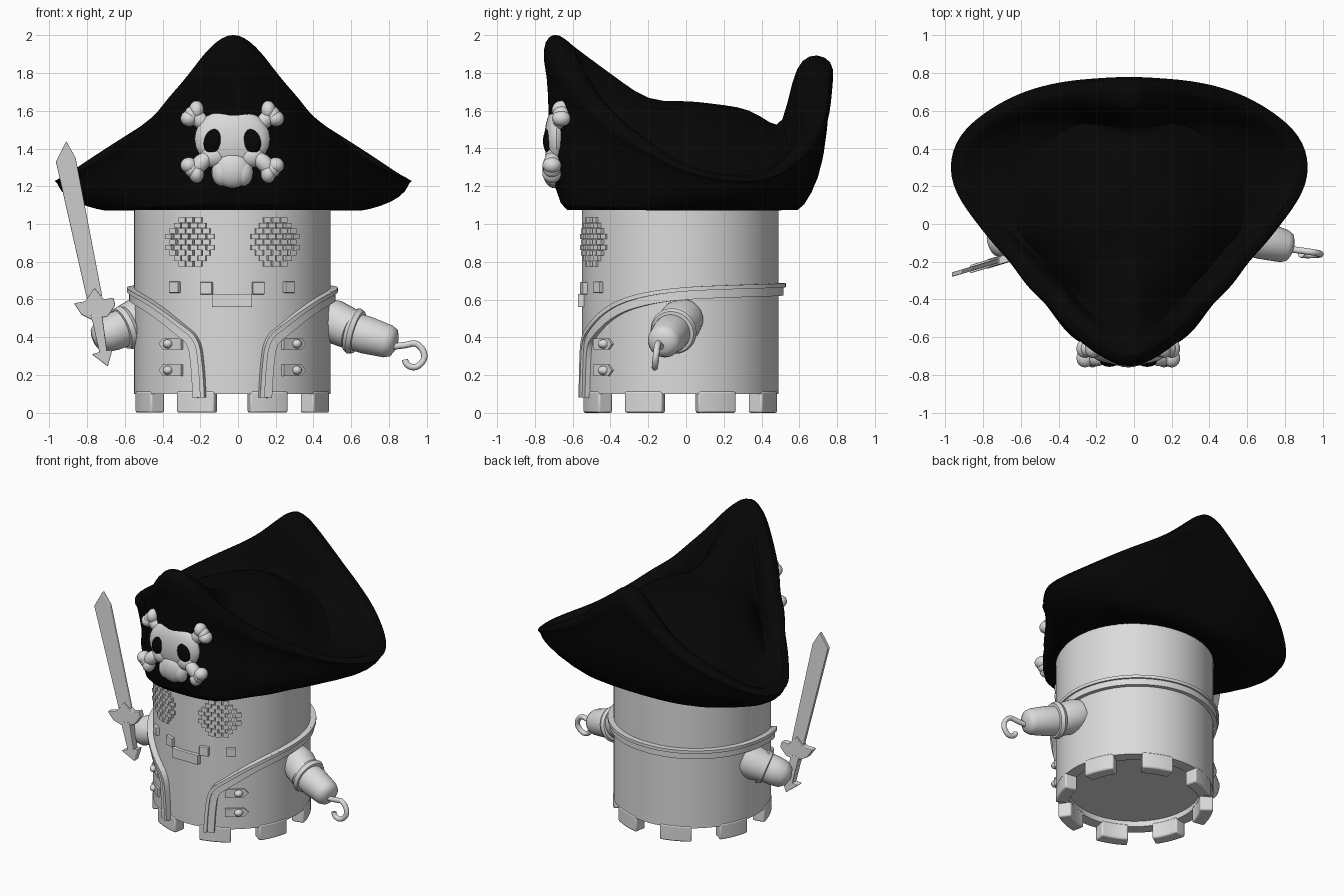
import bpy, bmesh, math
from math import sin, cos, exp, radians, pi
from mathutils import Vector, Matrix

cube = bpy.data.objects.get("Cube")
if cube:
    bpy.data.objects.remove(cube)

CX, CY, R = -0.03, -0.03, 0.52


def material(name, v):
    m = bpy.data.materials.new(name)
    m.use_nodes = True
    col = (v, v, v, 1)
    m.diffuse_color = col
    m.node_tree.nodes["Principled BSDF"].inputs["Base Color"].default_value = col
    return m


GREY = material("light grey", 0.71)
BLACK = material("black", 0.002)


def finish(bm, name, mat=GREY, smooth=True, subsurf=0, bevel=0):
    bmesh.ops.recalc_face_normals(bm, faces=bm.faces)
    me = bpy.data.meshes.new(name)
    bm.to_mesh(me)
    bm.free()
    ob = bpy.data.objects.new(name, me)
    bpy.context.collection.objects.link(ob)
    me.materials.append(mat)
    if bevel:
        mod = ob.modifiers.new("bevel", "BEVEL")
        mod.width, mod.segments = bevel, 2
    if subsurf:
        mod = ob.modifiers.new("smooth", "SUBSURF")
        mod.levels = mod.render_levels = subsurf
    if smooth:
        bpy.ops.object.select_all(action="DESELECT")
        ob.select_set(True)
        bpy.context.view_layer.objects.active = ob
        bpy.ops.object.shade_smooth_by_angle(angle=radians(40))
    return ob


def loft(bm, rings):
    vs = [[bm.verts.new(p) for p in ring] for ring in rings]
    n = len(vs[0])
    for a, b in zip(vs, vs[1:]):
        for i in range(n):
            bm.faces.new((a[i], a[(i + 1) % n], b[(i + 1) % n], b[i]))
    bm.faces.new(vs[0])
    bm.faces.new(vs[-1])


def lathe(name, profile, base, axis=(0, 0, 1), n=32):
    """Revolve (radius, distance) pairs around an axis from base."""
    rot = Vector(axis).to_track_quat("Z", "Y")
    bm = bmesh.new()
    loft(bm, [[Vector(base) + rot @ Vector((r * cos(t), r * sin(t), d))
               for t in (2 * pi * i / n for i in range(n))] for r, d in profile])
    return finish(bm, name)


def on_wall(x, z):
    """Frame on the front of the body: local z points outwards."""
    a = math.asin((x - CX) / R)
    out = Vector((sin(a), -cos(a), 0))
    side = Vector((cos(a), sin(a), 0))
    m = Matrix((side, Vector((0, 0, 1)), out)).transposed().to_4x4()
    m.translation = Vector((CX, CY, z)) + out * R
    return m


def add_plate(bm, m, outline, depth):
    loft(bm, [[m @ Vector((u, v, d)) for u, v in outline] for d in (-0.02, depth)])


def rect(w, h):
    return [(-w / 2, -h / 2), (w / 2, -h / 2), (w / 2, h / 2), (-w / 2, h / 2)]


def blob(bm, centre, size, tilt=0):
    m = (Matrix.Translation(centre) @ Matrix.Rotation(tilt, 4, "Y")
         @ Matrix.Diagonal((*size, 1)))
    bmesh.ops.create_uvsphere(bm, u_segments=20, v_segments=12, radius=1, matrix=m)


# Body tower with recessed floor, and the teeth under it
lathe("body", [(0.01, 0.14), (0.44, 0.14), (0.44, 0.1), (R, 0.1), (R, 1.15), (0.01, 1.15)],
      (CX, CY, 0), n=96)
bm = bmesh.new()
for k in range(8):
    rings = []
    for j in range(7):
        a = radians(45 * k + 10.5 + 4 * j)
        rings.append([(CX + r * sin(a), CY - r * cos(a), z)
                      for r, z in ((0.435, 0), (R + 0.003, 0), (R + 0.003, 0.115), (0.435, 0.115))])
    loft(bm, rings)
finish(bm, "base_teeth", bevel=0.01)

# Eyes made of staggered little bricks
bm = bmesh.new()
for ex in (-0.25, 0.195):
    for row in range(-4, 5):
        for col in range(-3, 4):
            x, z = col * 0.043 + (row % 2) * 0.021, row * 0.029
            if math.hypot(x, z) < 0.128:
                depth = 0.012 if (col + row) % 2 else 0.02
                add_plate(bm, on_wall(ex + x, 0.905 + z), rect(0.04, 0.028), depth)
finish(bm, "brick_eyes", smooth=False)

# Mouth and cheeks
bm = bmesh.new()
for x, z, w, h in ((-0.33, 0.665, 0.06, 0.06), (0.265, 0.665, 0.06, 0.06),
                   (-0.165, 0.66, 0.065, 0.065), (0.105, 0.66, 0.065, 0.065),
                   (-0.03, 0.595, 0.21, 0.07)):
    add_plate(bm, on_wall(x, z), rect(w, h), 0.022)
finish(bm, "mouth_and_cheeks", smooth=False, bevel=0.004)

# Coat trim: a wide strip with a raised rim, running round the back
path = [(19, 0.08), (20, 0.24), (22, 0.38), (31, 0.44), (44, 0.52), (60, 0.585),
        (85, 0.63), (120, 0.645), (180, 0.655)]
half = [Vector((radians(a) * R, z)) for a, z in path]
for _ in range(3):
    cut = [half[0]]
    for p, q in zip(half, half[1:]):
        cut += [p.lerp(q, 0.25), p.lerp(q, 0.75)]
    half = cut + [half[-1]]
full = half + [Vector((2 * pi * R - p.x, p.y)) for p in reversed(half[:-1])]
for name, offset, width, depth in (("coat_trim", 0, 0.066, 0.027), ("coat_trim_rim", 0.022, 0.022, 0.039)):
    bm = bmesh.new()
    rings = []
    for i, p in enumerate(full):
        t = (full[min(i + 1, len(full) - 1)] - full[max(i - 1, 0)]).normalized()
        nrm = Vector((-t.y, t.x))
        ring = []
        for s, d in ((-1, -0.02), (1, -0.02), (1, depth), (-1, depth)):
            q = p + nrm * (offset + s * width / 2)
            a, r = q.x / R, R + d
            ring.append((CX + r * sin(a), CY - r * cos(a), q.y))
        rings.append(ring)
    loft(bm, rings)
    finish(bm, name)

# Coat straps and buttons
straps, buttons = bmesh.new(), bmesh.new()
for s in (-1, 1):
    for z in (0.225, 0.365):
        m = on_wall(CX + s * 0.335, z)
        add_plate(straps, m, [(s * u, v) for u, v in
                  ((-0.09, -0.03), (0.035, -0.03), (0.065, 0), (0.035, 0.03), (-0.09, 0.03))], 0.01)
        blob(buttons, m @ Vector((0, 0, 0.01)), (0.027, 0.032, 0.024))
finish(straps, "coat_straps", smooth=False)
finish(buttons, "coat_buttons")

# Arms: sleeve, collar, and a cuff with hook or a round hand
left_dir, right_dir = (0.95, -0.25, -0.28), (-0.9, -0.35, -0.35)
lathe("left_sleeve", [(0.1, 0), (0.115, 0.06), (0.11, 0.14), (0.105, 0.19), (0.05, 0.21)],
      (0.45, 0.0, 0.51), (0.8, -0.4, -0.37))
lathe("left_collar", [(0.08, 0), (0.115, 0.005), (0.125, 0.025), (0.115, 0.05), (0.08, 0.055)],
      (0.59, -0.06, 0.44), left_dir)
lathe("left_cuff", [(0.1, 0), (0.1, 0.05), (0.088, 0.17), (0.075, 0.2), (0.045, 0.215), (0.01, 0.22)],
      (0.635, -0.075, 0.425), left_dir)
lathe("right_sleeve", [(0.12, 0), (0.115, 0.08), (0.1, 0.17), (0.05, 0.18)], (-0.48, 0.02, 0.51), right_dir)
lathe("right_collar", [(0.08, 0), (0.11, 0.005), (0.12, 0.025), (0.11, 0.05), (0.08, 0.055)],
      (-0.57, -0.04, 0.46), right_dir)
lathe("right_hand", [(0.1, 0), (0.1, 0.05), (0.09, 0.11), (0.06, 0.15), (0.01, 0.165)],
      (-0.62, -0.06, 0.445), right_dir)

cu = bpy.data.curves.new("hook", "CURVE")
cu.dimensions, cu.bevel_depth, cu.use_fill_caps = "3D", 0.017, True
sp = cu.splines.new("NURBS")
pts = [(0.8, -0.13, 0.35), (0.88, -0.14, 0.355), (0.95, -0.15, 0.375), (1.0, -0.16, 0.3),
       (0.95, -0.165, 0.235), (0.89, -0.165, 0.25), (0.885, -0.16, 0.28)]
sp.points.add(len(pts) - 1)
for p, co in zip(sp.points, pts):
    p.co = (*co, 1)
sp.use_endpoint_u, sp.order_u = True, 3
hook = bpy.data.objects.new("hook", cu)
cu.materials.append(GREY)
bpy.context.collection.objects.link(hook)

# Sword: flat outlines pushed to a thickness
parts = (("sword_blade", 0.012, [(-0.8, 0.6), (-0.72, 0.62), (-0.86, 1.35), (-0.91, 1.44), (-0.965, 1.33)]),
         ("sword_guard", 0.022, [(-0.87, 0.58), (-0.83, 0.52), (-0.77, 0.49), (-0.69, 0.51), (-0.65, 0.57),
                                 (-0.66, 0.61), (-0.71, 0.6), (-0.76, 0.66), (-0.81, 0.59)]),
         ("sword_grip", 0.025, [(-0.78, 0.52), (-0.73, 0.3), (-0.69, 0.3), (-0.72, 0.52)]),
         ("sword_pommel", 0.025, [(-0.775, 0.31), (-0.69, 0.245), (-0.665, 0.335), (-0.72, 0.325)]))
for name, t, outline in parts:
    bm = bmesh.new()
    loft(bm, [[(x, -0.21 + 0.3 * (x + 0.77) + s * t, z) for x, z in outline] for s in (-1, 1)])
    finish(bm, name, smooth=False, bevel=0.005)

# Hat: angle from front, foot radius, brim radius, brim height
keys = [(0, 0.66, 0.76, 2.03), (10, 0.67, 0.72, 1.95), (24, 0.68, 0.66, 1.77), (45, 0.6, 0.6, 1.59),
        (73, 0.6, 0.65, 1.43), (90, 0.66, 0.79, 1.31), (104, 0.74, 0.98, 1.25), (116, 0.77, 1.02, 1.26),
        (133, 0.74, 0.93, 1.42), (153, 0.67, 0.83, 1.61), (167, 0.63, 0.78, 1.79), (180, 0.62, 0.77, 1.93)]


def hat_key(a):
    a = abs((a + 180) % 360 - 180)
    for p, q in zip(keys, keys[1:]):
        if a <= q[0]:
            f = (a - p[0]) / (q[0] - p[0])
            return Vector([u + (v - u) * f for u, v in zip(p[1:], q[1:])])


columns = []
for i in range(72):
    a = 5 * i
    rb, rt, zt = (hat_key(a - 5) + hat_key(a) * 2 + hat_key(a + 5)) / 4
    h = zt - 1.08
    turn = abs((a + 180) % 360 - 180)
    front, back = exp(-(turn / 24) ** 2), exp(-((180 - turn) / 35) ** 2)
    wall = [(0.49, 1.11), (rb - 0.06, 1.065), (rb, 1.075), (rb + (rt - rb) * 0.5 + 0.02, 1.07 + h * 0.25),
            (rt - 0.02, 1.08 + h * 0.55), (rt - 0.01, zt - h * 0.22), (rt + 0.012, zt - h * 0.15),
            (rt + 0.005, zt - 0.03), (rt - 0.05 - 0.03 * back, zt + 0.01), (rt - 0.1 - 0.06 * back, zt - 0.02)]
    inner = [(rt - 0.12 - 0.09 * back, zt - h * 0.15),
             (min(rt - 0.14 - 0.12 * back, 0.62), 1.18 + h * 0.28 + 0.1 * back),
             (0.45, 1.46 + 0.07 * back), (0.34, 1.57 + 0.04 * back), (0.2, 1.63), (0.03, 1.65)]
    # The crown rises in a ridge into the front peak
    inner = [(r, z + max(0, 1.62 + (r - 0.16) * 0.75 - z) * front) for r, z in inner]
    t = radians(a)
    columns.append([(-0.025 + r * sin(t), -r * cos(t), z) for r, z in wall + inner])
bm = bmesh.new()
loft(bm, list(zip(*columns)))
finish(bm, "hat", BLACK, subsurf=1)

# Skull badge with crossed bone ends
bm = bmesh.new()
blob(bm, (-0.03, -0.685, 1.45), (0.2, 0.065, 0.165))
blob(bm, (-0.03, -0.7, 1.29), (0.1, 0.06, 0.1))
for s in (-1, 1):
    blob(bm, (-0.03 + s * 0.055, -0.695, 1.275), (0.055, 0.055, 0.075))
    blob(bm, (-0.03 + s * 0.1, -0.695, 1.36), (0.07, 0.05, 0.06))
    for z, y, up in ((1.555, -0.66, 1), (1.315, -0.71, -1)):
        x = -0.03 + s * 0.19
        blob(bm, (x - s * 0.02, y, z - up * 0.005), (0.044, 0.044, 0.075), s * up * 0.8)
        blob(bm, (x, y, z + up * 0.048), (0.04, 0.05, 0.05))
        blob(bm, (x + s * 0.024, y, z + up * 0.024), (0.04, 0.045, 0.045))
        blob(bm, (x + s * 0.04, y, z + up * 0.004), (0.045, 0.05, 0.042))
finish(bm, "skull_badge")
bm = bmesh.new()
for s in (-1, 1):
    blob(bm, (-0.03 + s * 0.1, -0.725, 1.44), (0.05, 0.032, 0.07), s * -0.3)
finish(bm, "skull_eye_sockets", BLACK)
